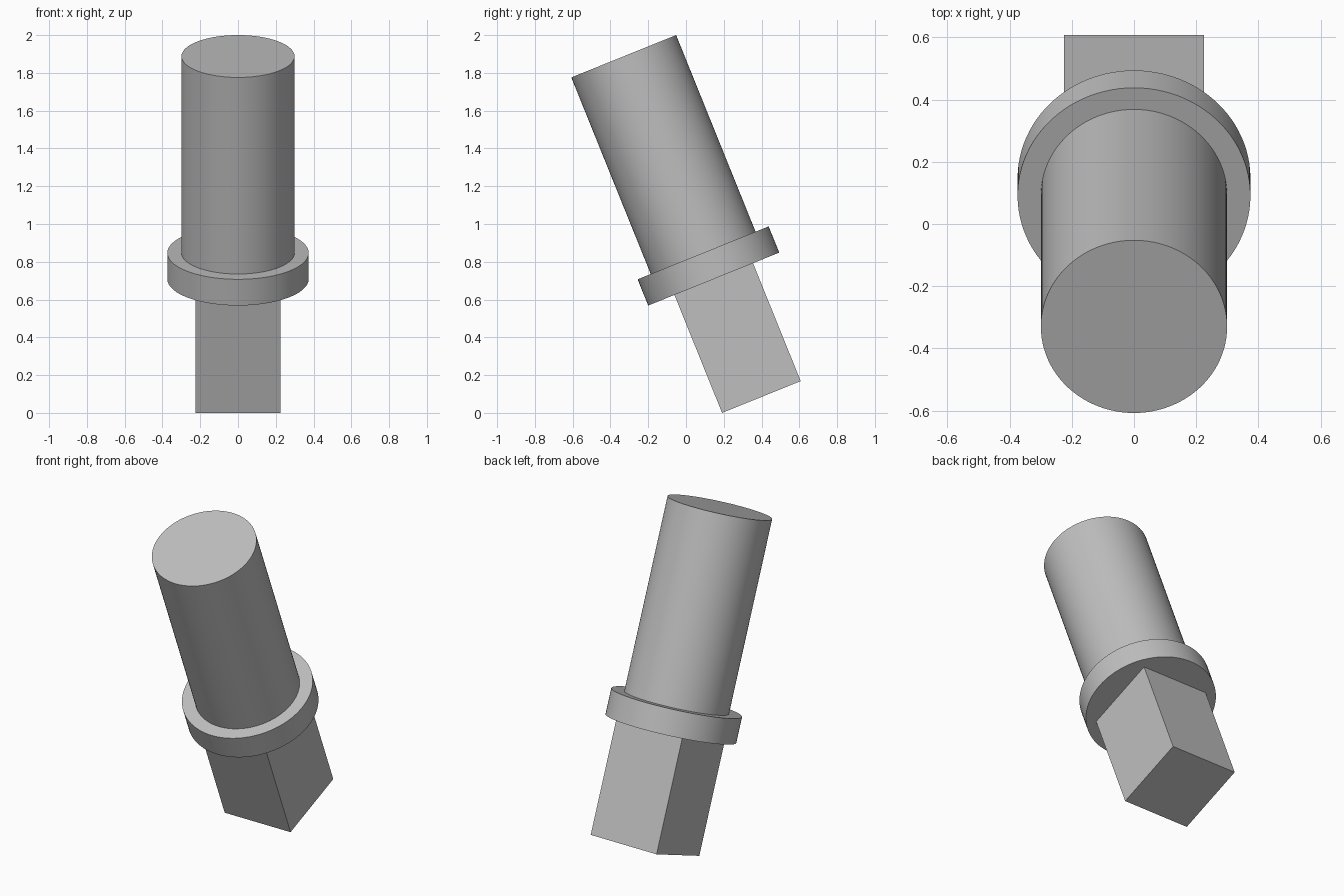
import bpy
import math
from mathutils import Matrix, Vector

if "Cube" in bpy.data.objects:
    bpy.data.objects.remove(bpy.data.objects["Cube"], do_unlink=True)

# Proportions along the pin axis
UNIT = 0.07483
TILT = math.radians(22)
TANG_LEN, COLLAR_LEN, SHAFT_LEN = 9 * UNIT, 2 * UNIT, 15 * UNIT
SHAFT_R, COLLAR_R, TANG_HALF = 4 * UNIT, 5 * UNIT, 3 * UNIT

# Centre of the tang's end face, so the leaning pin rests on its front edge
total = TANG_LEN + COLLAR_LEN + SHAFT_LEN
base = Vector((0, (total * math.sin(TILT) + (SHAFT_R - TANG_HALF) * math.cos(TILT)) / 2,
               TANG_HALF * math.sin(TILT)))
lean = Matrix.Translation(base) @ Matrix.Rotation(TILT, 4, "X")

grey = bpy.data.materials.new("plain grey")
grey.use_nodes = True
colour = (0.52, 0.52, 0.52, 1)
grey.diffuse_color = colour
grey.node_tree.nodes["Principled BSDF"].inputs["Base Color"].default_value = colour


def finish(name, start, length):
    """Name the active part and seat it on the leaning axis."""
    part = bpy.context.object
    part.name = name
    part.data.materials.append(grey)
    part.matrix_world = lean @ Matrix.Translation((0, 0, start + length / 2))
    return part


def cylinder(name, radius, start, length):
    bpy.ops.mesh.primitive_cylinder_add(vertices=96, radius=radius, depth=length)
    bpy.ops.object.shade_smooth_by_angle(angle=math.radians(30))
    return finish(name, start, length)


# Square tang
bpy.ops.mesh.primitive_cube_add(size=1)
tang = bpy.context.object
tang.data.transform(Matrix.Diagonal((2 * TANG_HALF, 2 * TANG_HALF, TANG_LEN, 1)))
finish("square_tang", 0, TANG_LEN)

# Round collar and shaft
cylinder("collar", COLLAR_R, TANG_LEN, COLLAR_LEN)
cylinder("shaft", SHAFT_R, TANG_LEN + COLLAR_LEN, SHAFT_LEN)
